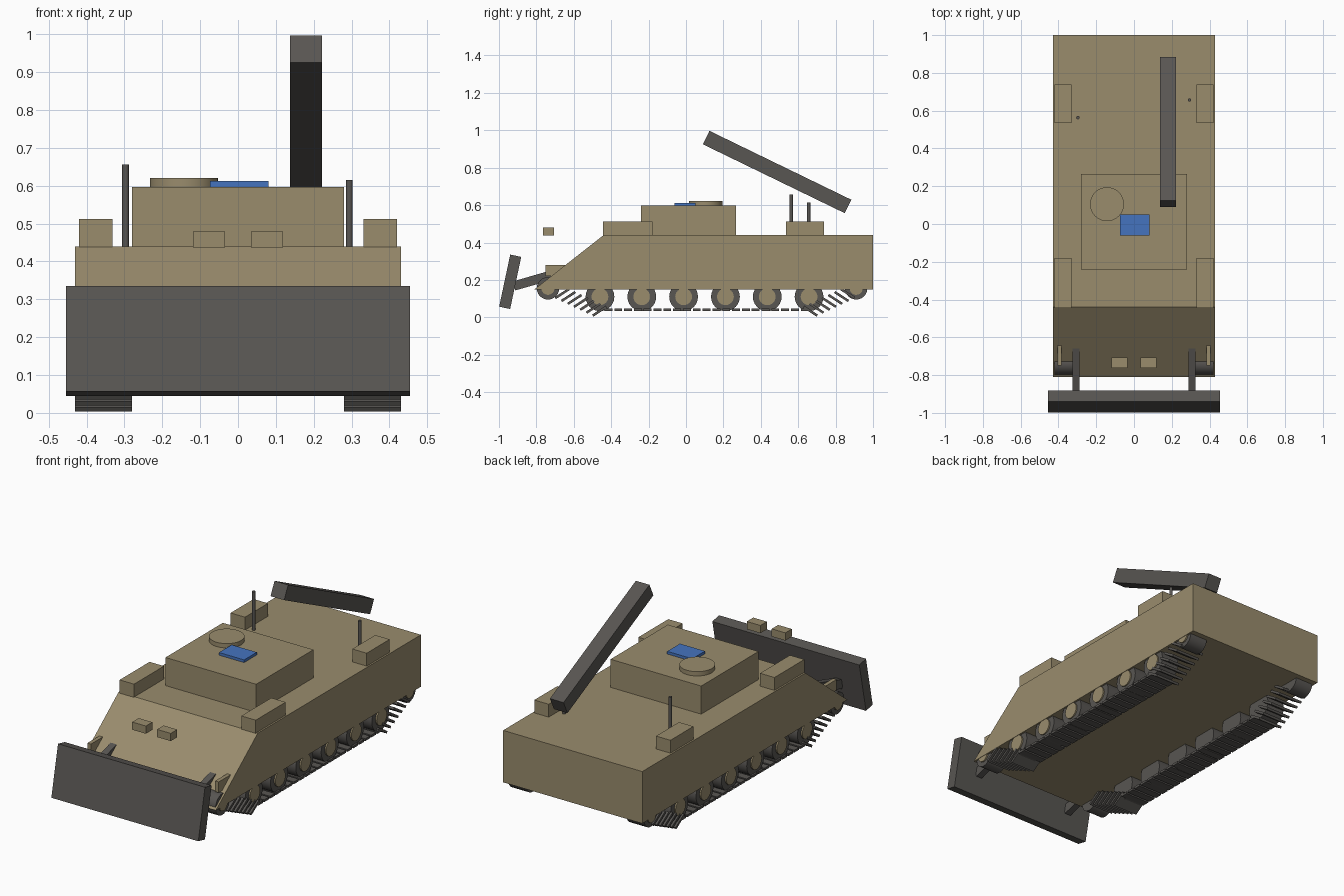
import bpy
import math
from mathutils import Vector

cube = bpy.data.objects.get("Cube")
if cube:
    bpy.data.objects.remove(cube, do_unlink=True)


def make_material(name, rgb):
    m = bpy.data.materials.new(name)
    m.use_nodes = True
    color = (*rgb, 1.0)
    m.diffuse_color = color
    m.node_tree.nodes["Principled BSDF"].inputs["Base Color"].default_value = color
    return m


TAN = make_material("desert tan", (0.32, 0.262, 0.152))
DARK = make_material("dark steel", (0.098, 0.092, 0.085))
BLUE = make_material("blue panel", (0.06, 0.175, 0.52))


def finish(name, mat):
    ob = bpy.context.object
    ob.name = name
    ob.data.materials.append(mat)
    return ob


def box(name, center, size, mat, tilt=0.0):
    """Box tilted about the x axis by a number of degrees."""
    bpy.ops.mesh.primitive_cube_add(size=1, location=center,
                                    rotation=(math.radians(tilt), 0, 0))
    bpy.context.object.scale = size
    bpy.ops.object.transform_apply(location=False, rotation=False, scale=True)
    return finish(name, mat)


def span_box(name, low, high, mat):
    low, high = Vector(low), Vector(high)
    return box(name, (low + high) / 2, high - low, mat)


def cylinder(name, center, radius, depth, mat, sideways=False, sides=24):
    bpy.ops.mesh.primitive_cylinder_add(
        vertices=sides, radius=radius, depth=depth, location=center,
        rotation=(0, math.pi / 2 if sideways else 0, 0))
    bpy.ops.object.shade_smooth_by_angle()
    return finish(name, mat)


# Hull: side profile extruded across the width
profile = [(-0.81, 0.15), (1.0, 0.15), (1.0, 0.44), (-0.44, 0.44)]
n = len(profile)
verts = [(x, y, z) for x in (-0.43, 0.43) for y, z in profile]
faces = [tuple(reversed(range(n))), tuple(range(n, 2 * n))]
faces += [(i, (i + 1) % n, n + (i + 1) % n, n + i) for i in range(n)]
mesh = bpy.data.meshes.new("hull")
mesh.from_pydata(verts, [], faces)
mesh.materials.append(TAN)
bpy.context.collection.objects.link(bpy.data.objects.new("hull", mesh))

# Superstructure, hatch and roof panel
span_box("superstructure", (-0.28, -0.24, 0.435), (0.28, 0.266, 0.597), TAN)
cylinder("roof_hatch", (-0.143, 0.105, 0.608), 0.09, 0.026, TAN, sides=32)
span_box("roof_panel", (-0.074, -0.062, 0.596), (0.081, 0.05, 0.612), BLUE)

# Crane boom
box("boom", (0.18, 0.487, 0.777), (0.084, 0.843, 0.08), DARK, -25.9)

# Dozer blade
box("dozer_blade", (0, -0.94, 0.19), (0.908, 0.06, 0.285), DARK, -12)

# Antennas
for name, x, y, top in (("right_antenna", -0.297, 0.563, 0.656),
                        ("left_antenna", 0.294, 0.656, 0.615)):
    cylinder(name, (x, y, (0.43 + top) / 2), 0.009, top - 0.43, DARK, sides=12)

wheel_ys = [-0.46 + 0.2236 * i for i in range(6)]

for side, label in ((1, "left"), (-1, "right")):
    # Stowage boxes, lamps and blade arms
    for part, y0, y1 in (("front", -0.444, -0.18), ("rear", 0.535, 0.738)):
        box(f"{label}_{part}_stowage_box", (side * 0.376, (y0 + y1) / 2, 0.475),
            (0.089, y1 - y0, 0.074), TAN)
    box(f"{label}_lamp", (side * 0.077, -0.735, 0.458), (0.084, 0.057, 0.043), TAN)
    box(f"{label}_bow_bracket", (side * 0.395, -0.695, 0.25), (0.022, 0.11, 0.06), TAN)
    box(f"{label}_blade_arm", (side * 0.307, -0.78, 0.208),
        (0.037, 0.29, 0.05), DARK, 16)

    # Road wheels, drive sprocket and idler
    wheels = [("road_wheel", y, 0.11, 0.077, 0.045) for y in wheel_ys]
    wheels += [("sprocket", -0.738, 0.155, 0.06, 0.035),
               ("idler", 0.91, 0.155, 0.06, 0.035)]
    for part, y, z, radius, hub in wheels:
        cylinder(f"{label}_{part}", (side * 0.365, y, z), radius, 0.11, DARK, True)
        cylinder(f"{label}_{part}_hub", (side * 0.37, y, z), hub, 0.116, TAN, True)

    # Track: flat run along the ground
    for i in range(21):
        box(f"{label}_track_pad", (side * 0.355, -0.415 + 0.0525 * i, 0.04),
            (0.15, 0.042, 0.013), DARK)
    # Track: rising runs with splayed pads
    for i in range(7):
        t = i / 6
        box(f"{label}_front_track_pad",
            (side * 0.355, -0.462 - 0.2 * t, 0.033 + 0.094 * t),
            (0.15, 0.088, 0.013), DARK, 33)
        box(f"{label}_rear_track_pad",
            (side * 0.355, 0.665 + 0.2 * t, 0.033 + 0.094 * t),
            (0.15, 0.088, 0.013), DARK, -33)
